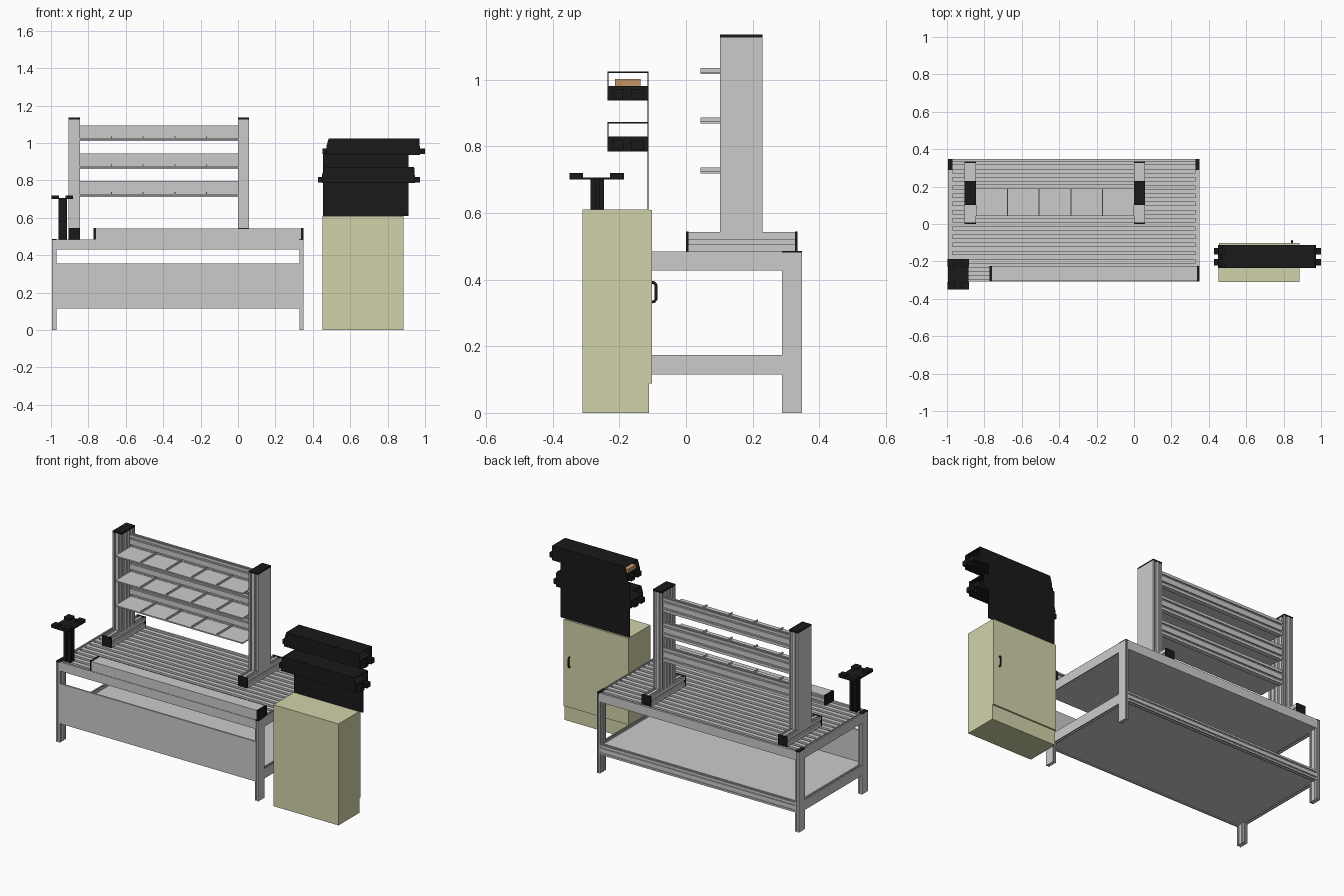
import bpy, bmesh
from mathutils import Vector

if "Cube" in bpy.data.objects:
    bpy.data.objects.remove(bpy.data.objects["Cube"])


def mat(name, col):
    m = bpy.data.materials.new(name)
    m.diffuse_color = (*col, 1)
    m.use_nodes = True
    m.node_tree.nodes["Principled BSDF"].inputs["Base Color"].default_value = m.diffuse_color
    return m


BLACK = mat("black", (0.01, 0.01, 0.01))
BEIGE = mat("beige", (0.64, 0.65, 0.40))
BROWN = mat("brown", (0.55, 0.30, 0.13))


def extrude(name, pts, axis, a, b, m=None):
    """Extrude a 2D outline along an axis from a to b."""
    def place(u, v):
        p = [u, v]
        p.insert(axis, a)
        return p
    bm = bmesh.new()
    f = bm.faces.new([bm.verts.new(place(u, v)) for u, v in pts])
    new = bmesh.ops.extrude_face_region(bm, geom=[f])["geom"]
    d = Vector((0, 0, 0))
    d[axis] = b - a
    bmesh.ops.translate(bm, vec=d, verts=[g for g in new if isinstance(g, bmesh.types.BMVert)])
    bmesh.ops.recalc_face_normals(bm, faces=bm.faces)
    me = bpy.data.meshes.new(name)
    bm.to_mesh(me)
    bm.free()
    ob = bpy.data.objects.new(name, me)
    bpy.context.collection.objects.link(ob)
    if m:
        me.materials.append(m)
    return ob


def beam(name, x, y, z, axis=2, slots=(0, 0, 0, 0), w=0.01, d=0.008, m=None):
    """Box with lengthwise slots; slots = counts on v-min, u-max, v-max, u-min."""
    r = [x, y, z]
    a, b = r.pop(axis)
    (u0, u1), (v0, v1) = r
    corners = [Vector(c) for c in ((u0, v0), (u1, v0), (u1, v1), (u0, v1))]
    pts = []
    for i, n in enumerate(slots):
        p, q = corners[i], corners[(i + 1) % 4]
        t = (q - p).normalized()
        inward = Vector((-t.y, t.x))
        pts.append(p)
        for k in range(n):
            c = p + (q - p) * (k + 0.5) / n
            s, e = c - t * w / 2, c + t * w / 2
            pts += [s, s + inward * d, e + inward * d, e]
    return extrude(name, [tuple(p) for p in pts], axis, a, b, m)


# Bench legs with black caps
sides = {"left": (-0.995, -0.97), "right": (0.33, 0.35)}
ends = {"front": (-0.308, -0.25), "back": (0.288, 0.348)}
for s, x in sides.items():
    inner = (1, 2, 1, 0) if s == "left" else (1, 0, 1, 2)
    for e, y in ends.items():
        beam(f"leg_{e}_{s}", x, y, (0, 0.481), 2, inner, 0.008, 0.006)
        beam(f"leg_cap_{e}_{s}", x, y, (0.481, 0.486), m=BLACK)
    # Side rails
    for lvl, z in (("upper", (0.428, 0.485)), ("lower", (0.115, 0.174))):
        sl = (1, 2, 1, 0) if s == "left" else (1, 0, 1, 2)
        beam(f"side_rail_{lvl}_{s}", x, (-0.25, 0.288), z, 1, sl, 0.008, 0.006)

# Slotted worktop, lower shelf, back rail and front panel
beam("worktop", (-0.97, 0.33), (-0.308, 0.348), (0.431, 0.485), 0, (0, 0, 15, 0), 0.018, 0.012)
beam("lower_back_rail", (-0.97, 0.33), (0.322, 0.348), (0.115, 0.174), 0, (1, 2, 1, 0), 0.008, 0.006)
beam("lower_shelf", (-0.97, 0.33), (-0.3, 0.322), (0.12, 0.165))
beam("front_panel", (-0.97, 0.33), (-0.308, -0.298), (0.115, 0.355))

# Raised front rail
beam("front_rail", (-0.76, 0.338), (-0.305, -0.225), (0.485, 0.543), 0, (0, 2, 0, 0))
for i, x in enumerate(((-0.772, -0.76), (0.338, 0.35))):
    beam(f"front_rail_cap_{i}", x, (-0.305, -0.225), (0.485, 0.545), m=BLACK)

# Rack towers on feet
for s, x in (("left", (-0.905, -0.845)), ("right", (0.0, 0.06))):
    beam(f"tower_foot_{s}", x, (0.008, 0.327), (0.485, 0.543), 1, (0, 1, 2, 1), 0.014, 0.008)
    for e, y in (("front", (0.0, 0.008)), ("back", (0.327, 0.335))):
        beam(f"foot_cap_{e}_{s}", x, y, (0.485, 0.545), m=BLACK)
    sl = (2, 4, 2, 0) if s == "left" else (2, 0, 2, 4)
    beam(f"tower_{s}", x, (0.102, 0.23), (0.543, 1.127), 2, sl)
    beam(f"tower_cap_{s}", x, (0.102, 0.23), (1.127, 1.136), m=BLACK)

# Rack shelves with dividers
for i in range(3):
    z = 0.712 + i * 0.149
    beam(f"rack_rail_{i}", (-0.845, 0), (0.187, 0.215), (z, z + 0.084), 0, (0, 2, 1, 2))
    beam(f"rack_shelf_{i}", (-0.845, 0), (0.043, 0.187), (z + 0.007, z + 0.014))
    for k in range(1, 5):
        x = -0.845 + k * 0.169
        beam(f"rack_divider_{i}_{k}", (x - 0.003, x + 0.003), (0.043, 0.187), (z + 0.014, z + 0.025))

# Monitor post with mounting plate and corner pads
beam("post", (-0.96, -0.915), (-0.287, -0.246), (0.485, 0.702), 2, (1, 1, 1, 1), m=BLACK)
c = 0.015
extrude("post_plate", [(-0.995 + c, -0.35), (-0.885 - c, -0.35), (-0.885, -0.35 + c), (-0.885, -0.187 - c),
                       (-0.885 - c, -0.187), (-0.995 + c, -0.187), (-0.995, -0.187 - c), (-0.995, -0.35 + c)],
        2, 0.7, 0.707, BLACK)
for i, x in enumerate(((-0.998, -0.957), (-0.923, -0.883))):
    for k, y in enumerate(((-0.35, -0.309), (-0.228, -0.186))):
        beam(f"post_pad_{i}{k}", x, y, (0.701, 0.72), m=BLACK)

# Cabinet with rear door and pull handle
beam("cabinet", (0.453, 0.886), (-0.31, -0.111), (0, 0.61), m=BEIGE)
beam("cabinet_door", (0.454, 0.885), (-0.111, -0.102), (0.088, 0.609), m=BEIGE)
cu = bpy.data.curves.new("door_handle", "CURVE")
cu.dimensions = "3D"
cu.bevel_depth = 0.005
cu.bevel_resolution = 1
cu.use_fill_caps = True
sp = cu.splines.new("POLY")
path = [(-0.103, 0.333), (-0.096, 0.334), (-0.09, 0.341), (-0.09, 0.384), (-0.096, 0.391), (-0.103, 0.392)]
sp.points.add(len(path) - 1)
for p, (y, z) in zip(sp.points, path):
    p.co = (0.845, y, z, 1)
cu.materials.append(BLACK)
bpy.context.collection.objects.link(bpy.data.objects.new("door_handle", cu))

# Back board carrying two hollow trays
beam("back_board", (0.455, 0.912), (-0.116, -0.112), (0.61, 0.94), m=BLACK)
for n, (x0, x1, z) in (("lower", (0.457, 0.945, 0.785)), ("upper", (0.48, 0.972, 0.937))):
    beam(f"tray_base_{n}", (x0 - 0.008, x1), (-0.235, -0.113), (z, z + 0.044), m=BLACK)
    for e, y in (("front", (-0.235, -0.232)), ("back", (-0.116, -0.113))):
        extrude(f"tray_wall_{e}_{n}", [(x0 - 0.008, z + 0.044), (x1, z + 0.044), (x1 - 0.003, z + 0.087),
                                       (x0 + 0.005, z + 0.087)], 1, *y, BLACK)
    beam(f"tray_lid_{n}", (x0 + 0.005, x1 - 0.003), (-0.235, -0.113), (z + 0.084, z + 0.088), m=BLACK)
    # Fork tabs at both tray ends
    for k, y in enumerate(((-0.222, -0.187), (-0.163, -0.128))):
        beam(f"tray_tab_{n}_{k}", (x0 - 0.028, x1 + 0.027), y, (z + 0.005, z + 0.033), m=BLACK)
beam("brown_block", (0.48, 0.56), (-0.213, -0.137), (0.979, 1.003), m=BROWN)
